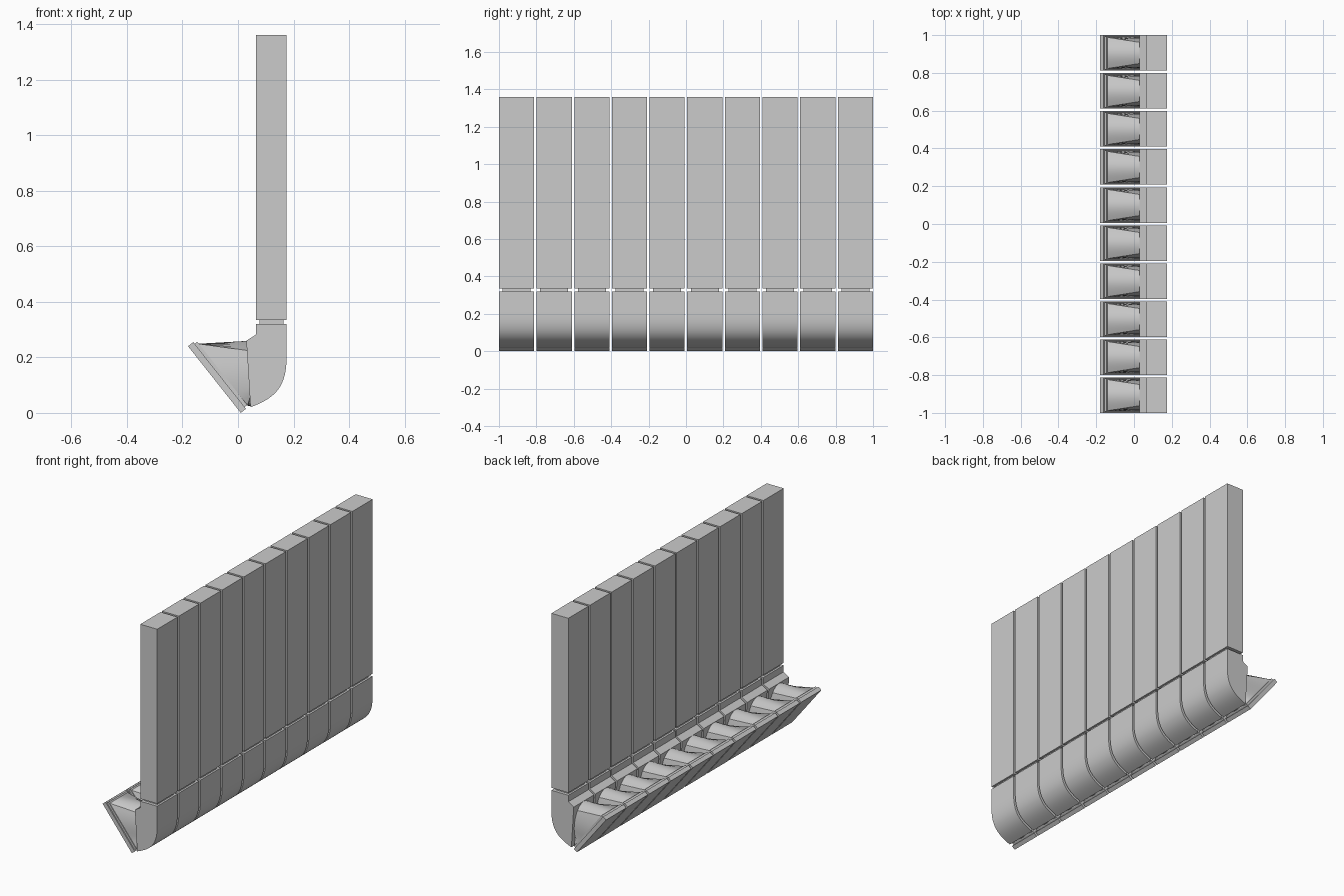
import bpy, bmesh, math
from mathutils import Vector

old = bpy.data.objects.get("Cube")
if old:
    bpy.data.objects.remove(old, do_unlink=True)

COUNT, PITCH, WIDTH = 10, 0.2013, 0.188
Y0 = -1 + WIDTH / 2

grey = bpy.data.materials.new("light grey")
grey.use_nodes = True
grey.diffuse_color = (0.6, 0.6, 0.6, 1)
grey.node_tree.nodes["Principled BSDF"].inputs["Base Color"].default_value = (0.6, 0.6, 0.6, 1)


def finish(name, bm):
    """Turn a bmesh into an object standing at the first unit."""
    bmesh.ops.recalc_face_normals(bm, faces=bm.faces)
    mesh = bpy.data.meshes.new(name)
    bm.to_mesh(mesh)
    bm.free()
    mesh.materials.append(grey)
    ob = bpy.data.objects.new(name, mesh)
    ob.location.y = Y0
    bpy.context.collection.objects.link(ob)
    return ob


def prism(name, profile, width):
    """Extrude an x-z profile along y, centred."""
    bm = bmesh.new()
    face = bm.faces.new([bm.verts.new((x, -width / 2, z)) for x, z in profile])
    new = bmesh.ops.extrude_face_region(bm, geom=[face])["geom"]
    bmesh.ops.translate(bm, vec=(0, width, 0),
                        verts=[v for v in new if isinstance(v, bmesh.types.BMVert)])
    return finish(name, bm)


def box(name, x0, x1, z0, z1, width):
    return prism(name, [(x0, z0), (x1, z0), (x1, z1), (x0, z1)], width)


def repeat(ob):
    """Smooth the rounded faces and repeat the part along the row."""
    bpy.ops.object.select_all(action='DESELECT')
    ob.select_set(True)
    bpy.context.view_layer.objects.active = ob
    bpy.ops.object.shade_smooth_by_angle(angle=math.radians(30))
    mod = ob.modifiers.new("row", 'ARRAY')
    mod.count = COUNT
    mod.use_relative_offset = False
    mod.use_constant_offset = True
    mod.constant_offset_displace = (0, PITCH, 0)


# Tall column with a round blind hole low on its outer face
column = box("column", 0.065, 0.175, 0.335, 1.36, WIDTH)
bm = bmesh.new()
bmesh.ops.create_cone(bm, cap_ends=True, segments=48, radius1=0.069, radius2=0.069, depth=0.2)
for v in bm.verts:
    v.co = Vector((v.co.z + 0.185, v.co.y, v.co.x + 0.445))
cutter = finish("hole_cutter", bm)
cutter.hide_render = True
cut = column.modifiers.new("hole", 'BOOLEAN')
cut.operation = 'DIFFERENCE'
cut.solver = 'EXACT'
cut.object = cutter
bpy.context.view_layer.objects.active = column
bpy.ops.object.modifier_apply(modifier="hole")
bpy.data.objects.remove(cutter, do_unlink=True)

# Narrow neck between column and elbow
neck = box("neck", 0.077, 0.163, 0.315, 0.34, 0.15)

# Elbow with a rounded outer back
curve = []
p = [Vector(q) for q in ((0.175, 0.2), (0.175, 0.08), (0.12, 0.05), (0.045, 0.02))]
for i in range(17):
    t = i / 16
    s = 1 - t
    curve.append(tuple(s**3 * p[0] + 3 * s * s * t * p[1] + 3 * s * t * t * p[2] + t**3 * p[3]))
elbow = prism("elbow", [(0.065, 0.32), (0.175, 0.32)] + curve + [(0.03, 0.26), (0.065, 0.282)], WIDTH)

# Tilted mouth plate and the thinner backing behind it
foot = Vector((0.01, 0))
along = Vector((-0.19, 0.24)).normalized()
out = Vector((along.y, -along.x))


def slab(name, u0, u1, d0, d1, width):
    corners = [(u0, d0), (u1, d0), (u1, d1), (u0, d1)]
    return prism(name, [tuple(foot + along * u + out * d) for u, d in corners], width)


plate = slab("mouth_plate", 0, 0.306, 0, 0.024, WIDTH)
backing = slab("mouth_backing", 0.008, 0.298, 0.024, 0.036, 0.174)

# Funnel lofted from the rectangular mouth to an oval at the elbow
bm = bmesh.new()


def ring(low, high, half, square):
    mid, axis = (Vector(low) + Vector(high)) / 2, (Vector(high) - Vector(low)) / 2
    verts = []
    for i in range(48):
        a = math.tau * i / 48
        c, s = math.cos(a), math.sin(a)
        k = 1 / max(abs(c), abs(s)) if square else 1
        q = mid + axis * (s * k)
        verts.append(bm.verts.new((q.x, c * k * half, q.y)))
    return verts


mouth = ring((0.034, 0.026), (-0.143, 0.249), 0.083, True)
throat = ring((0.046, 0.024), (0.032, 0.259), 0.078, False)
for i in range(48):
    j = (i + 1) % 48
    bm.faces.new((mouth[i], mouth[j], throat[j], throat[i]))
bm.faces.new(mouth)
bm.faces.new(throat)
funnel = finish("funnel", bm)

for part in (column, neck, elbow, plate, backing, funnel):
    repeat(part)
